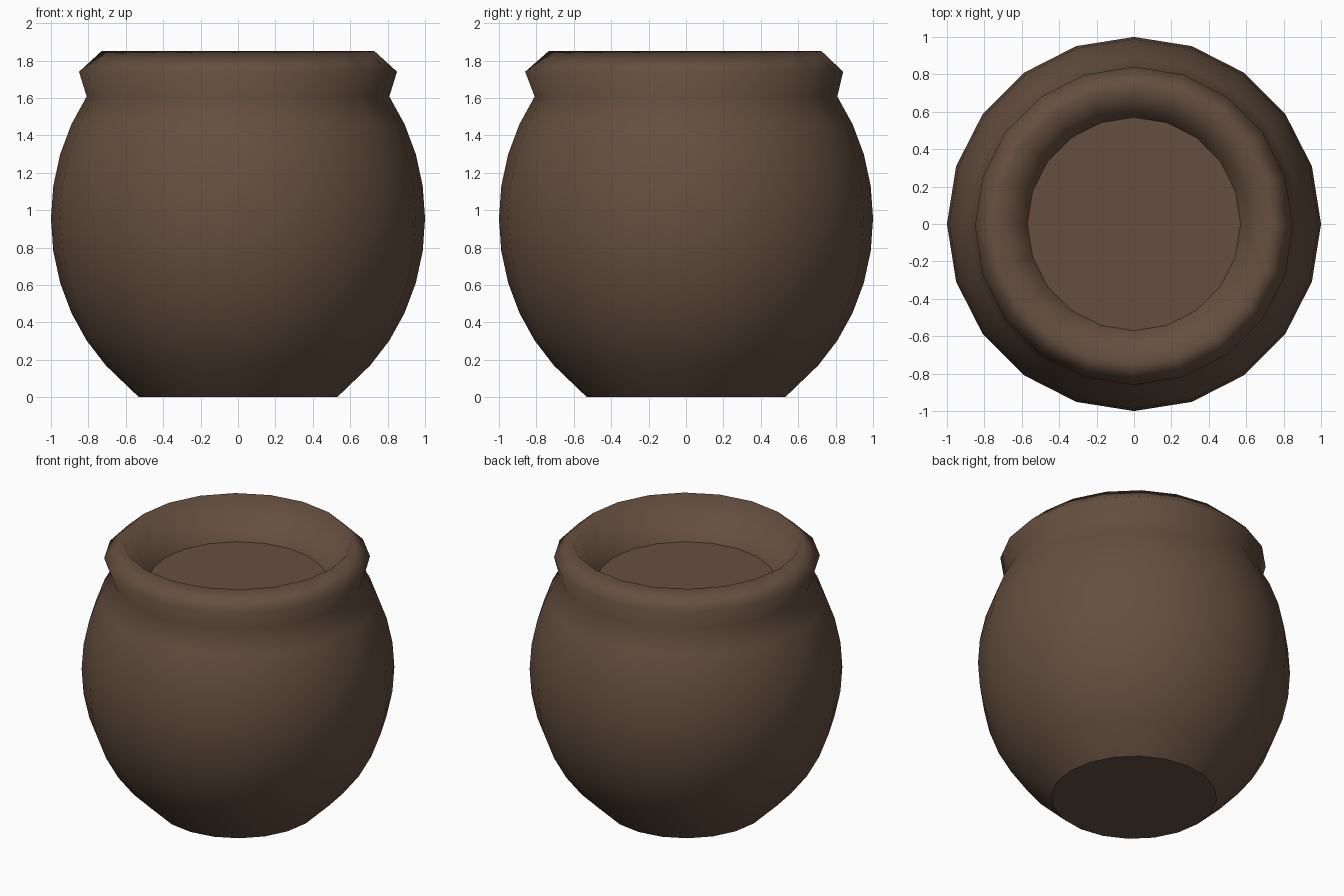
import bpy, bmesh, math

if "Cube" in bpy.data.objects:
    bpy.data.objects.remove(bpy.data.objects["Cube"])

SIDES = 20

clay = bpy.data.materials.new("clay")
clay.diffuse_color = (0.13, 0.078, 0.05, 1)
clay.use_nodes = True
clay.node_tree.nodes["Principled BSDF"].inputs["Base Color"].default_value = clay.diffuse_color


def lathe(name, profile, cap_first=False, cap_last=False):
    """Spin (radius, z, y shift) rings around z into one smooth mesh."""
    bm = bmesh.new()
    rings = []
    for r, z, dy in profile:
        rings.append([bm.verts.new((r * math.cos(2 * math.pi * i / SIDES),
                                    r * math.sin(2 * math.pi * i / SIDES) + dy, z))
                      for i in range(SIDES)])
    for a, b in zip(rings, rings[1:]):
        for i in range(SIDES):
            j = (i + 1) % SIDES
            bm.faces.new((a[i], a[j], b[j], b[i])).smooth = True
    caps = []
    if cap_first:
        caps.append(bm.faces.new(rings[0][::-1]))
    if cap_last:
        caps.append(bm.faces.new(rings[-1]))
    for f in caps:  # flat caps with a crisp edge
        for e in f.edges:
            e.smooth = False
    mesh = bpy.data.meshes.new(name)
    bm.to_mesh(mesh)
    bm.free()
    mesh.materials.append(clay)
    obj = bpy.data.objects.new(name, mesh)
    bpy.context.collection.objects.link(obj)
    return obj


# Belly: bands of a slightly stretched sphere, cut flat at the base
belly = [(0.53, 0, 0)]
for deg in range(-45, 37, 9):
    t = math.radians(deg)
    belly.append((math.cos(t), 0.955 + 1.11 * math.sin(t), 0))

# Flared lip, then the shallow hollow with its flat floor
lip = [(0.85, 1.74, -0.01), (0.73, 1.85, -0.005)]
hollow = [(0.57, 1.58, 0)]
lathe("pot", belly + lip + hollow, cap_first=True, cap_last=True)
